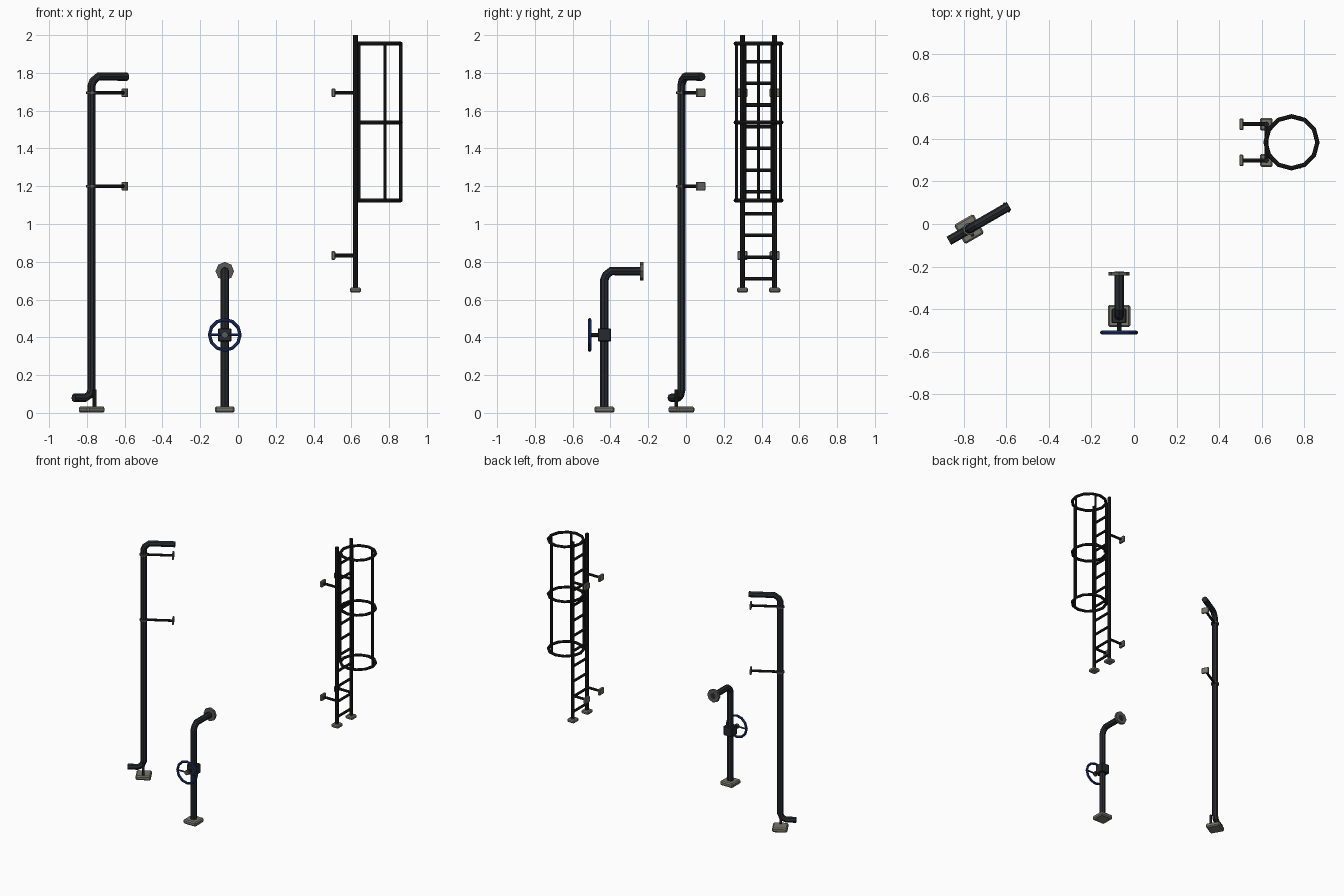
import bpy, math
from mathutils import Vector, Matrix

if "Cube" in bpy.data.objects:
    bpy.data.objects.remove(bpy.data.objects["Cube"])


def material(name, rgb):
    m = bpy.data.materials.new(name)
    m.diffuse_color = (*rgb, 1)
    m.use_nodes = True
    m.node_tree.nodes["Principled BSDF"].inputs["Base Color"].default_value = m.diffuse_color
    return m


PIPE = material("dark pipe steel", (0.020, 0.023, 0.029))
BAR = material("black bar steel", (0.013, 0.013, 0.014))
PLATE = material("grey plate metal", (0.19, 0.185, 0.155))
FLANGE = material("dark grey flange", (0.10, 0.10, 0.095))
BLUE = material("blue paint", (0.014, 0.040, 0.190))


def tube(name, points, radius, mat, closed=False):
    """Eight-sided tube swept along a path, turned into a flat-shaded mesh."""
    cu = bpy.data.curves.new(name, 'CURVE')
    cu.dimensions = '3D'
    cu.bevel_depth = radius
    cu.bevel_resolution = 2
    cu.use_fill_caps = True
    sp = cu.splines.new('POLY')
    sp.points.add(len(points) - 1)
    for p, co in zip(sp.points, points):
        p.co = (*co, 1)
    sp.use_cyclic_u = closed
    temp = bpy.data.objects.new(name + "_path", cu)
    bpy.context.collection.objects.link(temp)
    bpy.context.view_layer.update()
    ev = temp.evaluated_get(bpy.context.evaluated_depsgraph_get())
    me = bpy.data.meshes.new_from_object(ev)
    bpy.data.objects.remove(temp)
    me.materials.clear()
    me.materials.append(mat)
    for f in me.polygons:
        f.use_smooth = False
        f.material_index = 0
    ob = bpy.data.objects.new(name, me)
    bpy.context.collection.objects.link(ob)
    return ob


def box(name, centre, size, mat, angle=0.0, bevel=0.0):
    """Box with optional chamfered edges, turned about z."""
    bpy.ops.mesh.primitive_cube_add(size=1, location=centre, rotation=(0, 0, angle))
    ob = bpy.context.object
    ob.name = name
    ob.scale = size
    bpy.ops.object.transform_apply(location=False, rotation=False, scale=True)
    ob.data.materials.append(mat)
    if bevel:
        b = ob.modifiers.new("chamfer", 'BEVEL')
        b.width = bevel
        b.segments = 1
    return ob


def disc(name, centre, radius, depth, mat, rotation=(0, 0, 0), sides=8):
    bpy.ops.mesh.primitive_cylinder_add(vertices=sides, radius=radius, depth=depth,
                                        location=centre, rotation=rotation)
    ob = bpy.context.object
    ob.name = name
    ob.data.materials.append(mat)
    return ob


def ring_points(centre, radius, u, v, n=12):
    c, u, v = Vector(centre), Vector(u), Vector(v)
    return [c + radius * (math.cos(a) * u + math.sin(a) * v)
            for a in (2 * math.pi * i / n for i in range(n))]


# --- Tall drain pipe, turned 30 degrees about its own axis ---
A = math.radians(30)
turn = Matrix.Rotation(A, 3, 'Z')
DRAIN = Vector((-0.775, -0.024, 0))


def drain(along, side, z):
    return DRAIN + turn @ Vector((along, side, z))


tube("drain_pipe", [drain(*p) for p in (
    (-0.110, 0, 0.080), (-0.040, 0, 0.080), (-0.012, 0, 0.095), (0, 0, 0.125),
    (0, 0, 1.735), (0.010, 0, 1.758), (0.040, 0, 1.780), (0.217, 0, 1.780))],
    0.022, PIPE)
box("drain_base", drain(0, 0, 0.0175), (0.105, 0.105, 0.033), PLATE, A, 0.008)
box("drain_support", drain(0, -0.032, 0.075), (0.016, 0.014, 0.10), BAR, A)
for z in (1.695, 1.200):
    disc("drain_clamp", drain(0, 0, z), 0.030, 0.012, FLANGE, (0, 0, A))
    tube("drain_bracket_arm", [drain(0.02, 0, z), drain(0.20, 0, z)], 0.0095, BAR)
    box("drain_wall_plate", drain(0.203, 0, z), (0.012, 0.053, 0.046), PLATE, A, 0.003)

# --- Valve pipe with hand wheel ---
VX, VY, VZ = -0.070, -0.432, 0.413
tube("valve_pipe", [(VX, VY, 0.02), (VX, VY, 0.705), (VX, VY + 0.010, 0.730),
                    (VX, VY + 0.035, 0.750), (VX, -0.224, 0.750)], 0.0225, PIPE)
box("valve_base", (VX, VY, 0.0175), (0.105, 0.105, 0.033), PLATE, 0, 0.008)
disc("pipe_flange", (VX, -0.234, 0.750), 0.049, 0.018, FLANGE, (math.pi / 2, 0, 0))
box("valve_body", (VX, VY, VZ), (0.070, 0.068, 0.070), PIPE, 0, 0.004)
WY = -0.510
tube("valve_stem", [(VX, VY - 0.03, VZ), (VX, WY - 0.006, VZ)], 0.011, BAR)
disc("wheel_hub", (VX, WY, VZ), 0.018, 0.018, FLANGE, (math.pi / 2, 0, 0))
tube("hand_wheel", ring_points((VX, WY, VZ), 0.081, (1, 0, 0), (0, 0, 1)),
     0.009, BLUE, True)
tube("wheel_spoke", [(VX - 0.08, WY, VZ), (VX + 0.08, WY, VZ)], 0.006, BLUE)

# --- Ladder ---
LX, LY = 0.622, 0.384
for side in (-1, 1):
    y = LY + side * 0.085
    tube("ladder_rail", [(LX, y, 0.645), (LX, y, 2.0)], 0.0125, BAR)
    box("ladder_foot", (LX, y, 0.650), (0.060, 0.060, 0.026), PLATE, 0, 0.007)
    for z in (0.833, 1.695):
        tube("ladder_bracket_arm", [(0.505, y, z), (LX, y, z)], 0.0095, BAR)
        box("ladder_wall_plate", (0.505, y, z), (0.020, 0.053, 0.046), PLATE, 0, 0.004)
for i in range(11):
    z = 0.710 + i * 0.115
    tube("ladder_rung", [(LX, LY - 0.085, z), (LX, LY + 0.085, z)], 0.0095, BAR)

# --- Safety cage: three hoops and five upright bars ---
CX, R = 0.740, 0.122
for z in (1.125, 1.538, 1.955):
    tube("cage_hoop", ring_points((CX, LY, z), R, (1, 0, 0), (0, 1, 0)), 0.0105, BAR, True)
for x, y, _ in ring_points((CX, LY, 0), R, (1, 0, 0), (0, 1, 0), 5):
    tube("cage_bar", [(x, y, 1.125), (x, y, 1.955)], 0.0085, BAR)
